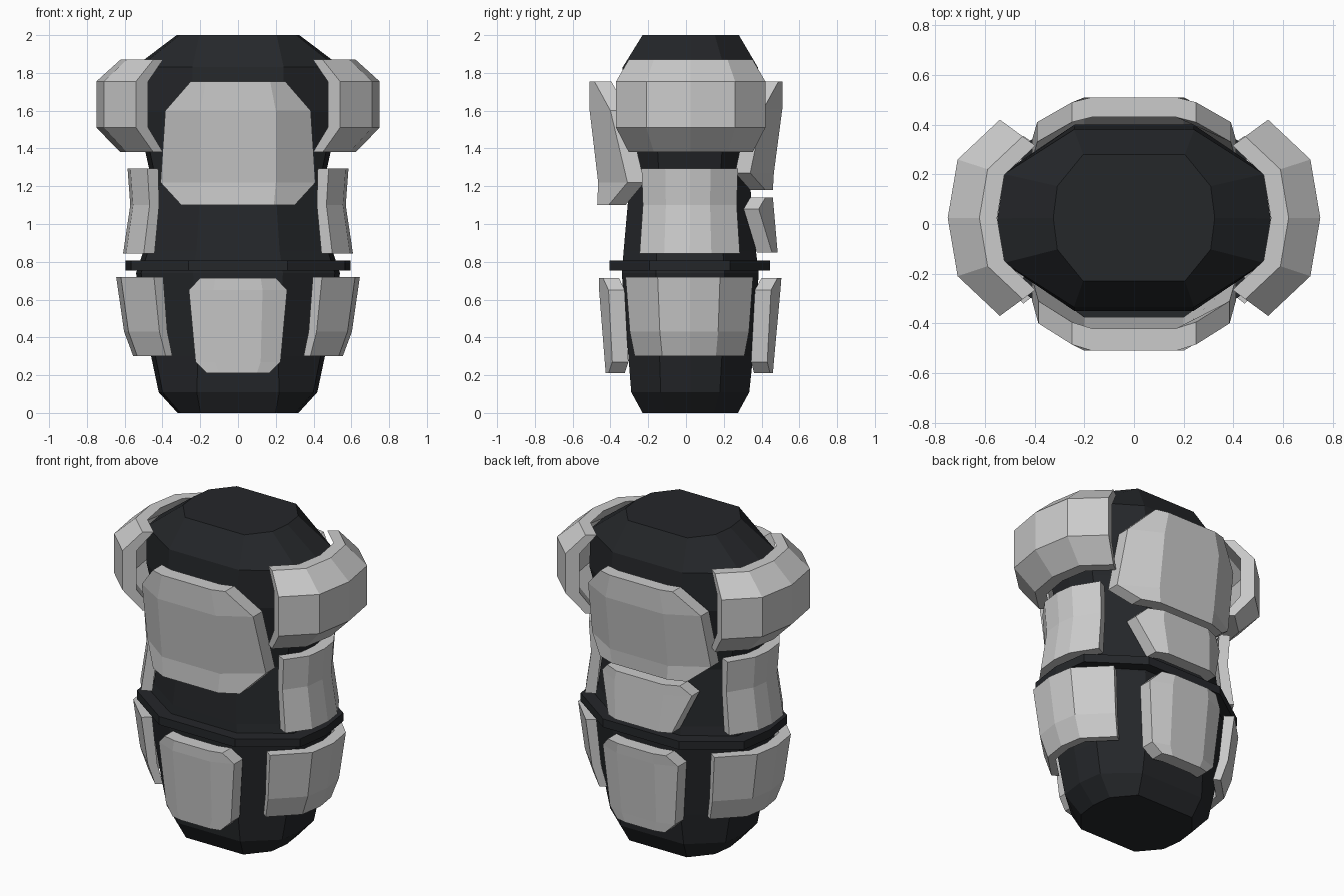
import bpy, bmesh

if "Cube" in bpy.data.objects:
    bpy.data.objects.remove(bpy.data.objects["Cube"])

CY = 0.025  # depth centre of the body

dark = bpy.data.materials.new("dark_fabric")
dark.diffuse_color = (0.018, 0.02, 0.023, 1)
dark.use_nodes = True
dark.node_tree.nodes["Principled BSDF"].inputs["Base Color"].default_value = dark.diffuse_color


def make(name, bm, mat=None, mirror=False):
    bmesh.ops.recalc_face_normals(bm, faces=bm.faces)
    me = bpy.data.meshes.new(name)
    bm.to_mesh(me)
    bm.free()
    ob = bpy.data.objects.new(name, me)
    bpy.context.collection.objects.link(ob)
    if mat:
        me.materials.append(mat)
    if mirror:
        ob.modifiers.new("mirror", 'MIRROR').use_mirror_merge = False
    return ob


def loft(name, rings):
    """Stack of ten-sided rings: (z, half width, front y, back y, flat fraction)."""
    bm = bmesh.new()
    prev = None
    for z, hx, yf, yb, f in rings:
        mid, hy = (yf + yb) / 2, (yb - yf) / 2
        shape = [(f, -1), (.95, -.5), (1, 0), (.95, .5), (f, 1),
                 (-f, 1), (-.95, .5), (-1, 0), (-.95, -.5), (-f, -1)]
        ring = [bm.verts.new((x * hx, mid + y * hy, z)) for x, y in shape]
        if prev:
            for i in range(10):
                j = (i + 1) % 10
                bm.faces.new((prev[i], prev[j], ring[j], ring[i]))
        else:
            bm.faces.new(ring)
        prev = ring
    bm.faces.new(prev)
    return make(name, bm, dark)


def shell(name, outer, inner, mirror=False):
    """Closed plate between two equal grids of points."""
    bm = bmesh.new()
    a = [[bm.verts.new(p) for p in row] for row in outer]
    b = [[bm.verts.new(p) for p in row] for row in inner]
    n, m = len(a), len(a[0])
    for g in (a, b):
        for r in range(n - 1):
            for c in range(m - 1):
                bm.faces.new((g[r][c], g[r][c + 1], g[r + 1][c + 1], g[r + 1][c]))
    for r in range(n - 1):
        for c in (0, m - 1):
            bm.faces.new((a[r][c], a[r + 1][c], b[r + 1][c], b[r][c]))
    for c in range(m - 1):
        for r in (0, n - 1):
            bm.faces.new((a[r][c], a[r][c + 1], b[r][c + 1], b[r][c]))
    return make(name, bm, None, mirror)


def side_plate(name, arc, rows):
    """Plan arc scaled per row: (z, outer scale, inner scale), mirrored to both sides."""
    def grid(k):
        return [[(x * row[k], CY + (y - CY) * row[k], row[0]) for x, y in arc]
                for row in rows]
    return shell(name, grid(1), grid(2), True)


def face_plate(name, rows, thick, sign):
    """Front (-1) or back (1) plate; rows: (z, centre x, centre depth, edge x, edge depth)."""
    def grid(t):
        return [[(-xe, sign * (ye - t), z), (-xc, sign * (yc - t), z),
                 (xc, sign * (yc - t), z), (xe, sign * (ye - t), z)]
                for z, xc, yc, xe, ye in rows]
    return shell(name, grid(0), grid(thick))


# Dark torso and belt
loft("torso", [
    (0, .32, -.23, .275, .62), (.11, .42, -.29, .335, .52), (.3, .46, -.305, .355, .46),
    (.74, .54, -.34, .385, .44), (.86, .50, -.33, .37, .44), (1.2, .45, -.30, .34, .44),
    (1.38, .49, -.32, .36, .44), (1.6, .545, -.35, .40, .44), (1.83, .55, -.335, .38, .44),
    (2, .325, -.23, .28, .63)])
loft("belt", [(.755, .595, -.405, .445, .44), (.807, .595, -.405, .445, .44)])

# Side plates
side_plate("shoulder_plate",
           [(.54, -.37), (.71, -.21), (.75, .025), (.71, .26), (.54, .42)],
           [(1.87, .83, .735), (1.755, 1, .88), (1.51, 1, .88), (1.38, .83, .735)])
side_plate("waist_side_plate",
           [(.48, -.235), (.57, -.11), (.585, .02), (.57, .13), (.48, .275)],
           [(1.295, 1, .88), (1.1, .975, .87), (.845, 1.04, .92)])
side_plate("hip_side_plate",
           [(.445, -.32), (.62, -.15), (.645, .02), (.62, .18), (.445, .355)],
           [(.72, 1, .89), (.43, .935, .84), (.3, .86, .78)])

# Front plates
face_plate("chest_plate", [
    (1.755, .17, .51, .25, .485), (1.6, .2, .51, .385, .40),
    (1.22, .2, .465, .41, .31), (1.1, .19, .47, .3, .41)], .09, -1)
face_plate("lower_front_plate", [
    (.715, .12, .46, .2, .44), (.65, .13, .46, .26, .41),
    (.27, .12, .43, .225, .39), (.21, .1, .425, .165, .41)], .085, -1)

# Back plates
face_plate("upper_back_plate", [
    (1.755, .17, .51, .25, .49), (1.61, .2, .51, .39, .41),
    (1.27, .2, .465, .41, .34), (1.18, .19, .46, .3, .42)], .08, 1)
face_plate("lumbar_plate", [
    (1.14, .16, .46, .25, .42), (1.08, .17, .465, .31, .385),
    (.85, .15, .485, .22, .455)], .08, 1)
face_plate("lower_back_plate", [
    (.715, .12, .505, .2, .485), (.65, .13, .50, .26, .45),
    (.27, .12, .465, .225, .43), (.21, .1, .46, .165, .445)], .085, 1)
